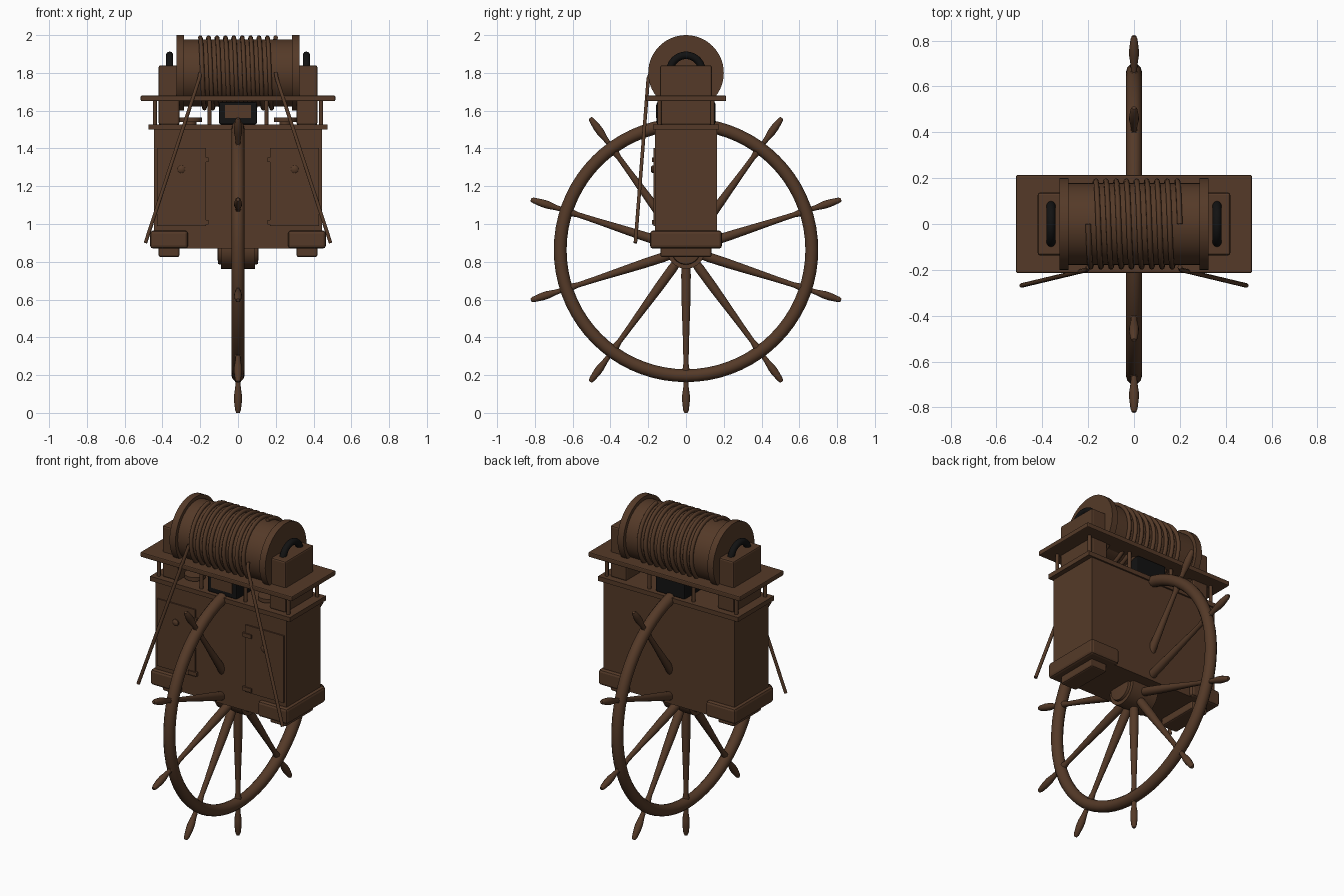
import bpy, bmesh, math
from mathutils import Vector, Matrix

if "Cube" in bpy.data.objects:
    bpy.data.objects.remove(bpy.data.objects["Cube"])


def material(name, rgb):
    m = bpy.data.materials.new(name)
    m.diffuse_color = (*rgb, 1)
    m.use_nodes = True
    m.node_tree.nodes["Principled BSDF"].inputs["Base Color"].default_value = m.diffuse_color
    return m


WOOD = material("dark_brown_wood", (0.09, 0.042, 0.021))
BLACK = material("black_iron", (0.006, 0.006, 0.006))


def finish(name, bm, mat, smooth=True):
    bmesh.ops.recalc_face_normals(bm, faces=bm.faces)
    me = bpy.data.meshes.new(name)
    bm.to_mesh(me)
    bm.free()
    me.materials.append(mat)
    ob = bpy.data.objects.new(name, me)
    bpy.context.collection.objects.link(ob)
    if smooth:
        bpy.ops.object.select_all(action='DESELECT')
        ob.select_set(True)
        bpy.context.view_layer.objects.active = ob
        bpy.ops.object.shade_smooth_by_angle(angle=math.radians(40))
    return ob


def box(name, x, y, z, mat=WOOD, bevel=0.0):
    """Box from (min, max) pairs."""
    bm = bmesh.new()
    bmesh.ops.create_cube(bm, size=1)
    for v in bm.verts:
        for i, (a, b) in enumerate((x, y, z)):
            v.co[i] = a if v.co[i] < 0 else b
    if bevel:
        bmesh.ops.bevel(bm, geom=bm.edges[:], offset=bevel, segments=2,
                        profile=0.5, affect='EDGES')
    return finish(name, bm, mat, False)


def lathe(name, profile, origin, direction, mat=WOOD, sides=16):
    """Revolve (distance along axis, radius) points around an axis."""
    q = Vector(direction).to_track_quat('Z', 'Y')
    bm = bmesh.new()
    rings = []
    for h, r in profile:
        rings.append([bm.verts.new(Vector(origin) + q @ Vector(
            (r * math.cos(math.tau * i / sides), r * math.sin(math.tau * i / sides), h)))
            for i in range(sides)])
    for a, b in zip(rings, rings[1:]):
        for i in range(sides):
            j = (i + 1) % sides
            bm.faces.new((a[i], a[j], b[j], b[i]))
    bm.faces.new(rings[0])
    bm.faces.new(rings[-1])
    return finish(name, bm, mat)


def torus_x(name, centre, major, minor, mat=WOOD, n=72, m=12):
    """Torus whose axis is x."""
    bpy.ops.mesh.primitive_torus_add(major_radius=major, minor_radius=minor, major_segments=n,
                                     minor_segments=m, location=centre,
                                     rotation=(0, math.pi / 2, 0))
    ob = bpy.context.object
    ob.name = name
    ob.data.materials.append(mat)
    bpy.ops.object.shade_smooth_by_angle(angle=math.radians(60))
    return ob


def rope(name, pts, radius):
    cu = bpy.data.curves.new(name, 'CURVE')
    cu.dimensions = '3D'
    cu.bevel_depth = radius
    cu.bevel_resolution = 2
    cu.use_fill_caps = True
    sp = cu.splines.new('POLY')
    sp.points.add(len(pts) - 1)
    for p, c in zip(sp.points, pts):
        p.co = (*c, 1)
    cu.materials.append(WOOD)
    ob = bpy.data.objects.new(name, cu)
    bpy.context.collection.objects.link(ob)


# Steering wheel: rim, ten turned spokes with handles, stepped hub
HUB = Vector((0, 0, 0.863))
torus_x("wheel_rim", HUB, 0.666, 0.034)
spoke = [(0.06, 0.022), (0.13, 0.026), (0.24, 0.025), (0.36, 0.021), (0.50, 0.016), (0.60, 0.014),
         (0.64, 0.020), (0.69, 0.022), (0.70, 0.013), (0.73, 0.015), (0.77, 0.021),
         (0.80, 0.021), (0.85, 0.015), (0.863, 0.009)]
for k in range(10):
    a = math.radians(-90 + 36 * k)
    lathe("wheel_spoke", spoke, HUB, (0, math.cos(a), math.sin(a)), sides=14)
lathe("wheel_hub", [(-0.108, 0.05), (-0.105, 0.075), (-0.09, 0.078), (-0.09, 0.10),
                    (0.09, 0.10), (0.09, 0.078), (0.105, 0.075), (0.108, 0.05)],
      HUB, (1, 0, 0), sides=32)

# Cabinet, its top slab and the upper platform
box("cabinet", (-0.445, 0.445), (-0.165, 0.165), (0.87, 1.505))
box("cabinet_top", (-0.475, 0.475), (-0.175, 0.175), (1.50, 1.528))
box("platform", (-0.515, 0.515), (-0.213, 0.213), (1.65, 1.68), bevel=0.006)

# Drum with flanges
DZ = 1.8
lathe("drum", [(-0.325, 0.2), (-0.285, 0.2), (-0.285, 0.178), (0.285, 0.178),
               (0.285, 0.2), (0.325, 0.2)], (0, 0, DZ), (1, 0, 0), sides=56)

# Wound rope, starting on top and going over the front
N, TURNS = 288, 9
coil = []
for i in range(N + 1):
    a = math.tau * TURNS * i / N
    coil.append((-0.2 + 0.4 * i / N, -0.187 * math.sin(a), DZ + 0.187 * math.cos(a)))
rope("rope_coil", coil, 0.012)

for s in (-1, 1):
    def mx(a, b):
        return tuple(sorted((s * a, s * b)))

    # Base blocks and feet
    box("base_block", mx(0.265, 0.465), (-0.19, 0.19), (0.87, 0.965), bevel=0.015)
    box("foot", mx(0.31, 0.42), (-0.135, 0.135), (0.825, 0.88), bevel=0.01)
    # Drum bearing block and its iron ring
    box("bearing_block", mx(0.31, 0.42), (-0.137, 0.137), (1.525, 1.84), bevel=0.01)
    torus_x("bearing_ring", (s * 0.362, 0, 1.808), 0.085, 0.02, BLACK, 40, 10)
    # Posts carrying the platform
    for px in (0.15, 0.44):
        for y in (-0.14, 0.14):
            lathe("platform_post", [(0, 0.011), (0.14, 0.011)], (s * px, y, 1.52), (0, 0, 1), sides=12)
    # Flat discs on the cabinet top
    lathe("flat_disc", [(0, 0.03), (0.015, 0.03), (0.015, 0.06), (0.038, 0.06)],
          (s * 0.25, -0.06, 1.525), (0, 0, 1), sides=24)
    # Front door with hinges and knob
    box("door", mx(0.17, 0.43), (-0.173, -0.16), (0.99, 1.402))
    for z in (1.34, 1.01):
        box("hinge", mx(0.155, 0.215), (-0.180, -0.16), (z - 0.012, z + 0.012))
    lathe("door_knob", [(0, 0.02), (0.012, 0.02), (0.018, 0.012)],
          (s * 0.3, -0.168, 1.29), (0, -1, 0), sides=16)
    # Hanging rope end
    rope("rope_end", [(s * 0.2, -0.187, DZ), (s * 0.205, -0.2, 1.77), (s * 0.49, -0.268, 0.9)], 0.010)

# Iron box under the drum with a wooden front plate
box("iron_box", (-0.1, 0.1), (-0.155, 0.155), (1.528, 1.645), BLACK, 0.008)
box("iron_box_plate", (-0.07, 0.07), (-0.16, -0.15), (1.56, 1.63))
